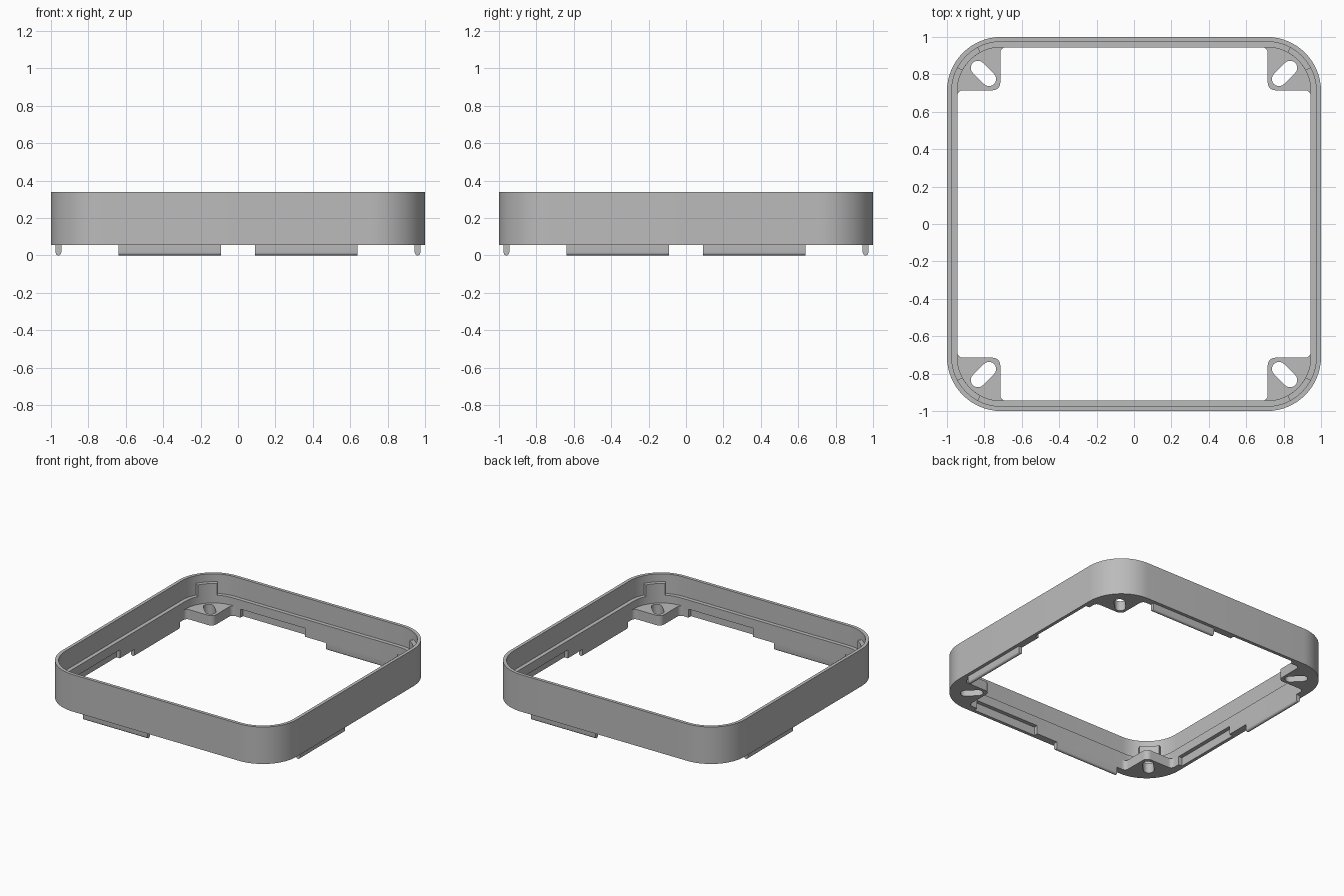
import bpy
import bmesh
from math import sin, cos, pi, radians
from mathutils import Matrix

if "Cube" in bpy.data.objects:
    bpy.data.objects.remove(bpy.data.objects["Cube"], do_unlink=True)

BASE, TOP, LEDGE = 0.055, 0.34, 0.19
LIP, WALL = 0.025, 0.055        # insets of the thin lip and of the thick lower wall
CENTRE, RADIUS = 0.71, 0.29     # corner arcs
INNER = 1 - WALL

grey = bpy.data.materials.new("plain_grey")
grey.use_nodes = True
grey.diffuse_color = (0.5, 0.5, 0.5, 1)
grey.node_tree.nodes["Principled BSDF"].inputs["Base Color"].default_value = (0.5, 0.5, 0.5, 1)


def arc(cx, cy, r, start, end, steps):
    angles = [radians(start + (end - start) * i / steps) for i in range(steps + 1)]
    return [(cx + r * cos(a), cy + r * sin(a)) for a in angles]


def finish(name, bm):
    bmesh.ops.recalc_face_normals(bm, faces=bm.faces)
    mesh = bpy.data.meshes.new(name)
    bm.to_mesh(mesh)
    bm.free()
    mesh.materials.append(grey)
    ob = bpy.data.objects.new(name, mesh)
    bpy.context.collection.objects.link(ob)
    return ob


def smooth(ob):
    bpy.ops.object.select_all(action='DESELECT')
    ob.select_set(True)
    bpy.context.view_layer.objects.active = ob
    bpy.ops.object.shade_smooth_by_angle(angle=radians(30))


def prism(bm, points, vector):
    """Extrude a closed 3D outline along a vector."""
    face = bm.faces.new([bm.verts.new(p) for p in points])
    out = bmesh.ops.extrude_face_region(bm, geom=[face])
    verts = [v for v in out["geom"] if isinstance(v, bmesh.types.BMVert)]
    bmesh.ops.translate(bm, verts=verts, vec=vector)


def turned(ob, quarter):
    ob.data.transform(Matrix.Rotation(quarter * pi / 2, 4, 'Z'))
    smooth(ob)


# Frame: a stepped wall section swept round a rounded square
section = [(0, BASE), (0, TOP), (LIP, TOP), (LIP, LEDGE), (WALL, LEDGE), (WALL, BASE)]
bm = bmesh.new()
rings = []
for inset, z in section:
    loop = []
    for q, (sx, sy) in enumerate([(1, 1), (-1, 1), (-1, -1), (1, -1)]):
        loop += arc(sx * CENTRE, sy * CENTRE, RADIUS - inset, q * 90, q * 90 + 90, 16)
    rings.append([bm.verts.new((x, y, z)) for x, y in loop])
for k, ring in enumerate(rings):
    other = rings[(k + 1) % len(rings)]
    for i in range(len(ring)):
        j = (i + 1) % len(ring)
        bm.faces.new((ring[i], ring[j], other[j], other[i]))
frame = finish("frame", bm)

# Notches in the inner lower wall, one on each side
bm = bmesh.new()
for q in range(4):
    box = bmesh.ops.create_cube(bm, size=1)["verts"]
    place = Matrix.Translation((0.365, INNER - 0.035, 0.07))
    bmesh.ops.transform(bm, verts=box, matrix=Matrix.Rotation(q * pi / 2, 4, 'Z')
                        @ Matrix.Scale(-1, 4, (0, 1, 0)) @ place
                        @ Matrix.Diagonal((0.55, 0.13, 0.1, 1)))
cutter = finish("notch_cutter", bm)
cutter.hide_render = True
cut = frame.modifiers.new("notches", 'BOOLEAN')
cut.operation, cut.solver, cut.object = 'DIFFERENCE', 'EXACT', cutter
bpy.context.view_layer.objects.active = frame
bpy.ops.object.modifier_apply(modifier=cut.name)
bpy.data.objects.remove(cutter, do_unlink=True)
smooth(frame)

# Tongues with rounded tips under the lower wall
for q, side in enumerate(["front", "left", "back", "right"]):
    bm = bmesh.new()
    mid = -(1 - (LIP + WALL) / 2)
    tip = arc(mid, 0.015, 0.015, 180, 360, 8)
    outline = [(mid - 0.015, BASE + 0.003)] + tip + [(mid + 0.015, BASE + 0.003)]
    prism(bm, [(-0.64, y, z) for y, z in outline], (0.55, 0, 0))
    turned(finish(side + "_tongue", bm), q)

# Corner brackets with a slanted slot, and corner stops on the ledge
EDGE, FILLET = 0.715, 0.03
plate = (arc(EDGE - FILLET, INNER - FILLET, FILLET, 90, 0, 6)
         + arc(0.755, 0.755, 0.04, 180, 270, 8)
         + arc(INNER - FILLET, EDGE - FILLET, FILLET, 90, 0, 6)
         + arc(CENTRE, CENTRE, RADIUS - WALL, 0, 90, 16))
slot = arc(0.835, 0.835, 0.038, -45, 135, 10) + arc(0.775, 0.775, 0.038, 135, 315, 10)
stop = (arc(CENTRE, CENTRE, RADIUS - LIP, 28, 62, 8)
        + arc(CENTRE, CENTRE, RADIUS - WALL, 62, 28, 8))

for q, corner in enumerate(["back_left", "back_right", "front_right", "front_left"]):
    curve = bpy.data.curves.new("bracket_outline", 'CURVE')
    curve.dimensions, curve.fill_mode = '2D', 'BOTH'
    curve.extrude = 0.0375
    for points in (plate, slot):
        spline = curve.splines.new('POLY')
        spline.points.add(len(points) - 1)
        for p, (x, y) in zip(spline.points, points):
            p.co = (x, y, 0, 1)
        spline.use_cyclic_u = True
    helper = bpy.data.objects.new("bracket_outline", curve)
    bpy.context.collection.objects.link(helper)
    bm = bmesh.new()
    bm.from_mesh(helper.to_mesh())
    helper.to_mesh_clear()
    bpy.data.objects.remove(helper, do_unlink=True)
    bmesh.ops.remove_doubles(bm, verts=bm.verts, dist=0.0001)
    bmesh.ops.translate(bm, verts=bm.verts, vec=(0, 0, BASE + 0.0375))
    turned(finish(corner + "_bracket", bm), q)

    bm = bmesh.new()
    prism(bm, [(x, y, LEDGE) for x, y in stop], (0, 0, 0.09))
    turned(finish(corner + "_stop", bm), q)
